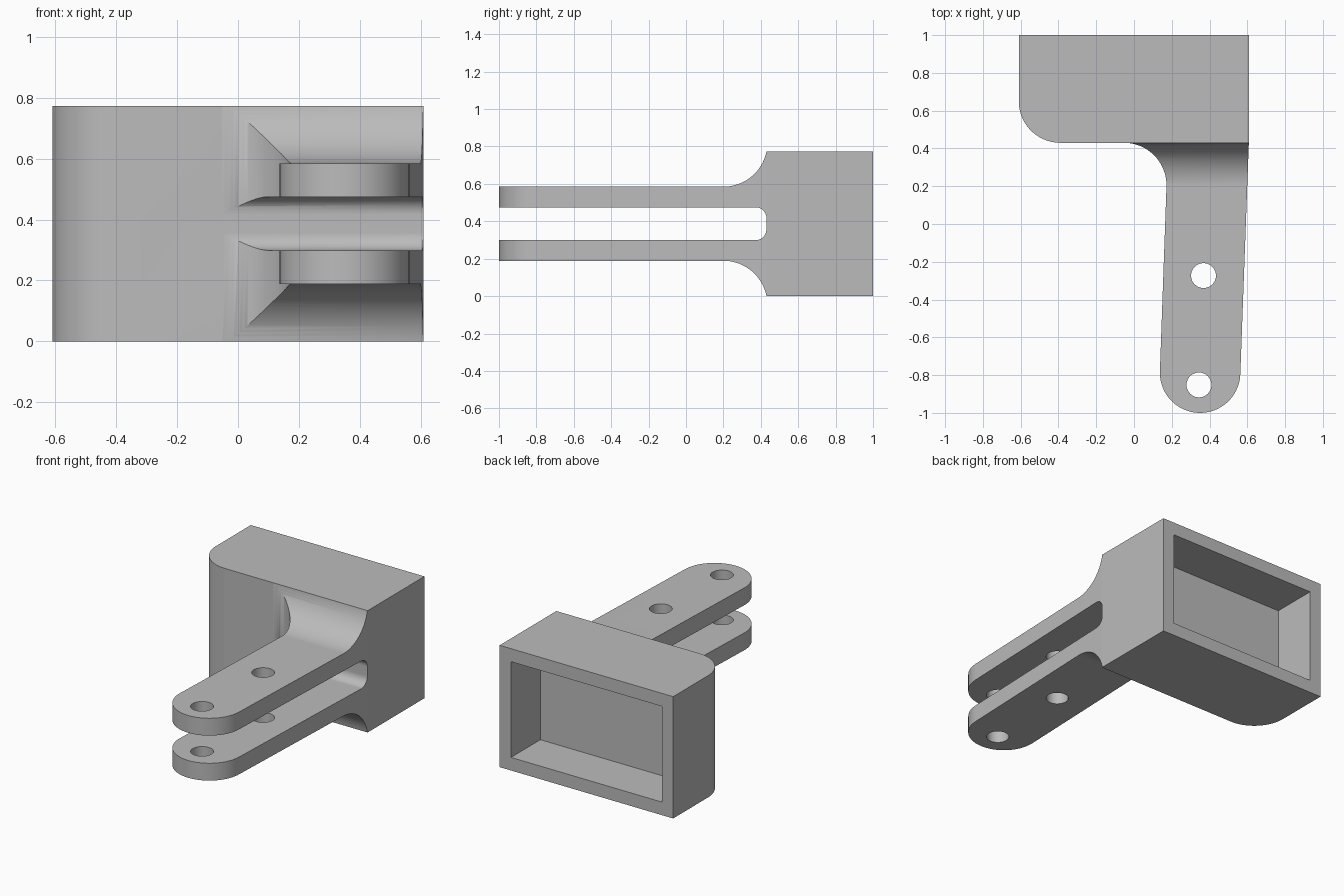
import bpy
import bmesh
from math import cos, sin, radians
from mathutils import Vector

cube = bpy.data.objects.get("Cube")
if cube:
    bpy.data.objects.remove(cube, do_unlink=True)

HEIGHT = 0.774
MID = HEIGHT / 2

grey = bpy.data.materials.new("plain grey")
grey.use_nodes = True
grey.diffuse_color = (0.5, 0.5, 0.5, 1)
grey.node_tree.nodes["Principled BSDF"].inputs["Base Color"].default_value = (0.5, 0.5, 0.5, 1)


def arc(cx, cy, r, start, end, steps=20):
    angles = [radians(start + (end - start) * i / steps) for i in range(steps + 1)]
    return [(cx + r * cos(a), cy + r * sin(a)) for a in angles]


def prism(name, points, place, direction):
    """Extrude a flat outline; place maps each 2D point into space."""
    bm = bmesh.new()
    face = bm.faces.new([bm.verts.new(place(*p)) for p in points])
    new = bmesh.ops.extrude_face_region(bm, geom=[face])["geom"]
    bmesh.ops.translate(bm, vec=Vector(direction),
                        verts=[v for v in new if isinstance(v, bmesh.types.BMVert)])
    bmesh.ops.recalc_face_normals(bm, faces=bm.faces)
    mesh = bpy.data.meshes.new(name)
    bm.to_mesh(mesh)
    bm.free()
    mesh.materials.append(grey)
    obj = bpy.data.objects.new(name, mesh)
    bpy.context.collection.objects.link(obj)
    return obj


def combine(target, tool, operation):
    mod = target.modifiers.new(operation, 'BOOLEAN')
    mod.object, mod.operation, mod.solver = tool, operation, 'EXACT'
    bpy.ops.object.modifier_apply(modifier=mod.name)
    bpy.data.objects.remove(tool, do_unlink=True)


# Plan outline: block with one rounded corner, filleted into a tapered arm
plan = [(0.61, 1), (-0.61, 1)]
plan += arc(-0.39, 0.65, 0.22, 180, 270)
plan += arc(-0.053, 0.205, 0.225, 90, -2)
plan += arc(0.35, -0.787, 0.213, 178, 358, 36)
plan += [(0.608, 0.43), (0.61, 0.43)]
bracket = prism("fork_bracket", plan, lambda x, y: (x, y, -0.1), (0, 0, 1))
bpy.context.view_layer.objects.active = bracket
bracket.select_set(True)

# Side outline: flared root, two arms and the rounded slot between them
upper = [(1.1, HEIGHT), (0.43, HEIGHT)]
upper += arc(0.2, 0.82, 0.235, -12, -90)
upper += [(-1.1, 0.585), (-1.1, 0.475)]
upper += arc(0.372, 0.417, 0.058, 90, 0, 10)
lower = [(y, HEIGHT - z) for y, z in reversed(upper)]
side = prism("side_cutter", upper + lower, lambda y, z: (-1, y, z), (2, 0, 0))
combine(bracket, side, 'INTERSECT')

# Rectangular pocket in the back of the block
w, h = 0.53, 0.304
pocket = prism("pocket_cutter", [(-w, -h), (w, -h), (w, h), (-w, h)],
               lambda x, z: (x, 0.705, MID + z), (0, 0.5, 0))
combine(bracket, pocket, 'DIFFERENCE')

# Pin holes through both arms
for cx, cy in ((0.368, -0.273), (0.344, -0.852)):
    hole = prism("hole_cutter", arc(cx, cy, 0.066, 0, 348.75, 31),
                 lambda x, y: (x, y, -0.2), (0, 0, 1.3))
    combine(bracket, hole, 'DIFFERENCE')

# Smooth curved walls, keep the edges crisp
bpy.ops.object.shade_smooth_by_angle(angle=radians(30))
bracket.modifiers.new("flat_face_normals", 'WEIGHTED_NORMAL').keep_sharp = True
